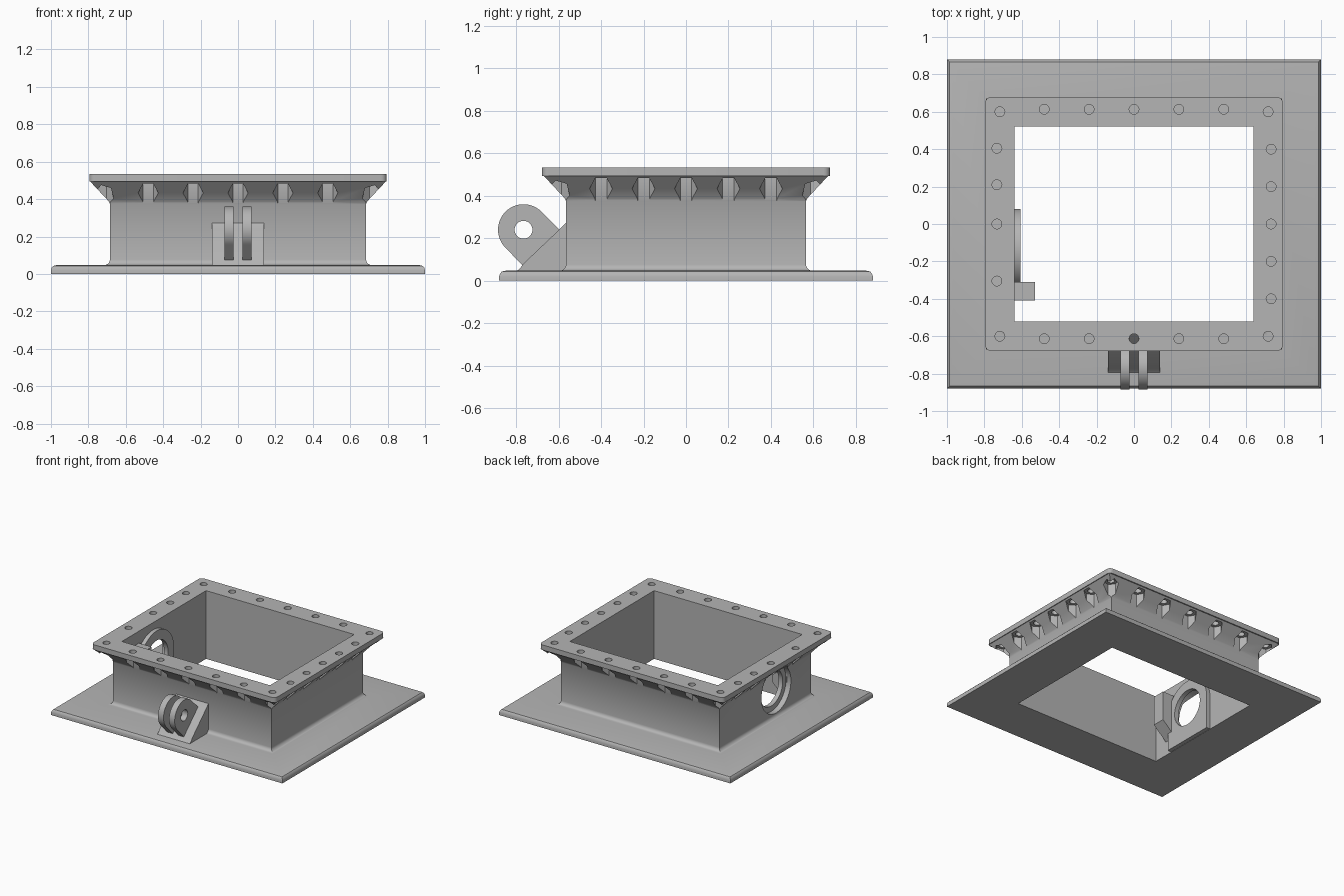
import bpy, bmesh
from math import cos, sin, pi, radians
from mathutils import Vector

if "Cube" in bpy.data.objects:
    bpy.data.objects.remove(bpy.data.objects["Cube"])

grey = bpy.data.materials.new("cast_grey")
grey.use_nodes = True
grey.diffuse_color = (0.46, 0.46, 0.46, 1)
grey.node_tree.nodes["Principled BSDF"].inputs["Base Color"].default_value = grey.diffuse_color


def finish(name, bm):
    bmesh.ops.recalc_face_normals(bm, faces=bm.faces[:])
    mesh = bpy.data.meshes.new(name)
    bm.to_mesh(mesh)
    bm.free()
    mesh.materials.append(grey)
    obj = bpy.data.objects.new(name, mesh)
    bpy.context.collection.objects.link(obj)
    return obj


def add_prism(bm, outline, axis, lo, hi):
    """Extrude a 2D outline along x (outline in y, z), y (x, z) or z (x, y)."""
    def place(p, h):
        c = list(p)
        c.insert("xyz".index(axis), h)
        return bm.verts.new(c)
    a = [place(p, lo) for p in outline]
    b = [place(p, hi) for p in outline]
    bm.faces.new(a)
    bm.faces.new(b)
    for i in range(len(a)):
        j = (i + 1) % len(a)
        bm.faces.new((a[i], a[j], b[j], b[i]))


def prisms(name, outlines, axis, lo, hi):
    bm = bmesh.new()
    for outline in outlines:
        add_prism(bm, outline, axis, lo, hi)
    return finish(name, bm)


def arc(cx, cy, r, start, end, n):
    angles = [radians(start + (end - start) * i / n) for i in range(n + 1)]
    return [(cx + r * cos(a), cy + r * sin(a)) for a in angles]


def circle(cx, cy, r, n=32, start=0):
    return arc(cx, cy, r, start, start + 360, n)[:-1]


def rect(x, y):
    return [(-x, -y), (x, -y), (x, y), (-x, y)]


def activate(obj):
    bpy.ops.object.select_all(action='DESELECT')
    obj.select_set(True)
    bpy.context.view_layer.objects.active = obj


def cut(obj, cutter):
    cutter.hide_render = True
    mod = obj.modifiers.new("cut", 'BOOLEAN')
    mod.operation = 'DIFFERENCE'
    mod.solver = 'EXACT'
    mod.object = cutter
    activate(obj)
    bpy.ops.object.modifier_apply(modifier=mod.name)


def discard(*cutters):
    for c in cutters:
        bpy.data.objects.remove(c)


WALL_X, WALL_Y = 0.685, 0.565

# Base plate, filleted wall and flared rim: one profile swept round a rectangle
profile = [(-0.045, 0), (0.315, 0), (0.315, 0.02), (0.311, 0.033), (0.302, 0.043), (0.285, 0.047)]
profile += arc(0.03, 0.077, 0.03, 270, 180, 5)
profile += [(0, 0.375), (0.006, 0.388), (0.105, 0.494), (-0.045, 0.494)]
bm = bmesh.new()
rings = [[bm.verts.new((x, y, z)) for x, y in rect(WALL_X + o, WALL_Y + o)] for o, z in profile]
for k in range(len(rings)):
    a, b = rings[k], rings[(k + 1) % len(rings)]
    for i in range(4):
        j = (i + 1) % 4
        bm.faces.new((a[i], a[j], b[j], b[i]))
body = finish("frame_body", bm)

# Bolted top flange with rounded corners
corners = []
for sx, sy, start in ((1, 1, 0), (-1, 1, 90), (-1, -1, 180), (1, -1, 270)):
    corners += arc(sx * 0.765, sy * 0.648, 0.03, start, start + 90, 5)
flange = prisms("top_flange", [corners], 'z', 0.493, 0.533)
opening = prisms("opening_cutter", [rect(0.64, 0.52)], 'z', 0.4, 0.7)
cut(flange, opening)

# Bolt positions: (x, y, pocket rotation)
bolts = [(x, s * 0.613, 0) for s in (-1, 1) for x in (-0.48, -0.24, 0, 0.24, 0.48)]
bolts += [(0.733, y, 30) for y in (-0.4, -0.2, 0, 0.2, 0.4)]
bolts += [(-0.733, y, 30) for y in (-0.305, 0, 0.21, 0.405)]
bolts += [(sx * 0.717, sy * 0.6, 30 + 45 * sx * sy) for sx in (-1, 1) for sy in (-1, 1)]

# Hexagonal nut pockets under the rim and round bolt holes through it
pockets = prisms("pocket_cutter", [circle(x, y, 0.054, 6, r) for x, y, r in bolts], 'z', 0.3, 0.484)
holes = prisms("bolt_cutter", [circle(x, y, 0.026, 24) for x, y, r in bolts], 'z', 0.44, 0.6)
cut(body, pockets)
cut(body, holes)
cut(flange, holes)

# Port through the right wall, with an arched plate behind it
PORT_Y, PORT_Z = -0.135, 0.262
port = prisms("port_cutter", [circle(PORT_Y, PORT_Z, 0.182, 48)], 'x', -0.75, -0.6)
cut(body, port)
arch = arc(PORT_Y, PORT_Z, 0.215, 0, 180, 32)
arch += [(PORT_Y - 0.215, 0.002), (PORT_Y + 0.215, 0.002)]
port_plate = prisms("port_plate", [arch], 'x', -0.643, -0.608)
bore = prisms("bore_cutter", [circle(PORT_Y, PORT_Z, 0.14, 48)], 'x', -0.75, -0.5)
cut(port_plate, bore)

# Inner post with a sloped foot
inner_post = prisms("inner_post", [[(-0.65, 0.1), (-0.53, 0.21), (-0.53, 0.44), (-0.65, 0.44)]],
                    'y', -0.41, -0.31)

# Hinge wedge in the front corner between wall and base
wedge = [(-0.555, 0.29), (-0.566, 0.272), (-0.592, 0.245), (-0.768, 0.078),
         (-0.778, 0.062), (-0.798, 0.044), (-0.555, 0.044)]
hinge_wedge = prisms("hinge_wedge", [wedge], 'x', -0.14, 0.14)

# Pair of hinge ears with a pin hole
ear = arc(-0.765, 0.24, 0.12, 45, 225, 32) + [(-0.742, 0.044), (-0.56, 0.044), (-0.56, 0.205)]
pin = prisms("pin_cutter", [circle(-0.765, 0.24, 0.042)], 'x', -0.3, 0.3)
ears = []
for side, lo in (("right", -0.072), ("left", 0.024)):
    obj = prisms("hinge_ear_" + side, [ear], 'x', lo, lo + 0.048)
    cut(obj, pin)
    ears.append(obj)

discard(opening, pockets, holes, port, bore, pin)

for obj in [body, flange, port_plate, inner_post, hinge_wedge] + ears:
    activate(obj)
    bpy.ops.object.shade_smooth_by_angle(angle=radians(32))
